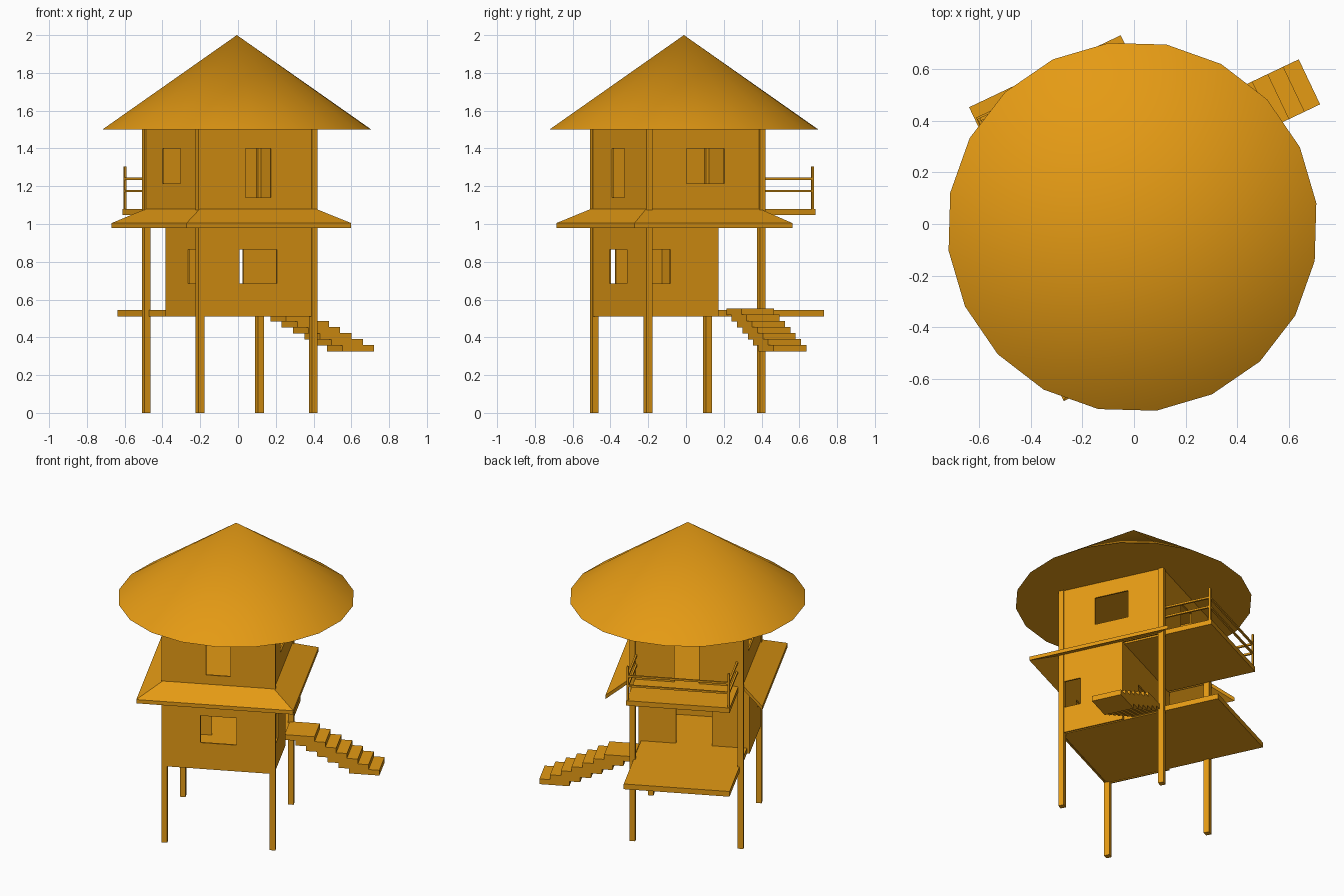
import bpy, bmesh, math

cube = bpy.data.objects.get("Cube")
if cube:
    bpy.data.objects.remove(cube, do_unlink=True)

TURN = math.radians(25.4)      # the whole hut is turned on its plot
CENTRE = (-0.0435, -0.0435, 0)
POST = 0.332                   # post distance from the centre
FLOOR, UPPER, EAVE = 0.545, 1.08, 1.5

wood = bpy.data.materials.new("golden_wood")
wood.use_nodes = True
colour = (0.78, 0.325, 0.007, 1)
wood.diffuse_color = colour
wood.node_tree.nodes["Principled BSDF"].inputs["Base Color"].default_value = colour


def finish(name, bm):
    bmesh.ops.recalc_face_normals(bm, faces=bm.faces)
    mesh = bpy.data.meshes.new(name)
    bm.to_mesh(mesh)
    bm.free()
    mesh.materials.append(wood)
    obj = bpy.data.objects.new(name, mesh)
    bpy.context.collection.objects.link(obj)
    obj.location = CENTRE
    obj.rotation_euler.z = TURN
    return obj


def add_box(bm, xs, ys, zs):
    verts = bmesh.ops.create_cube(bm, size=1)["verts"]
    for v in verts:
        for i, (lo, hi) in enumerate((xs, ys, zs)):
            v.co[i] = lo + (v.co[i] + 0.5) * (hi - lo)


def box(name, xs, ys, zs):
    bm = bmesh.new()
    add_box(bm, xs, ys, zs)
    return finish(name, bm)


def wall(name, axis, at, span, zs, hole, hole_z):
    """Thin wall across the given axis with one rectangular opening."""
    cols = (span[0], *hole, span[1])
    rows = (zs[0], *hole_z, zs[1])
    bm = bmesh.new()
    grid = [[bm.verts.new((at, c, r) if axis == "x" else (c, at, r)) for c in cols] for r in rows]
    for r in range(3):
        for c in range(3):
            if (r, c) != (1, 1):
                bm.faces.new((grid[r][c], grid[r][c + 1], grid[r + 1][c + 1], grid[r + 1][c]))
    obj = finish(name, bm)
    solid = obj.modifiers.new("thickness", "SOLIDIFY")
    solid.thickness, solid.offset = 0.01, 0


# Stilts running from the ground to the roof
for sx, side in ((-1, "right"), (1, "left")):
    for sy, end in ((-1, "front"), (1, "back")):
        x, y = sx * POST, sy * POST
        box(f"{end}_{side}_post", (x - 0.0175, x + 0.0175), (y - 0.0175, y + 0.0175), (0, EAVE))

# Floors that reach out as porch and balcony
box("lower_floor_and_porch", (-0.325, 0.325), (-0.335, 0.703), (0.51, FLOOR))
box("upper_floor_and_balcony", (-0.318, 0.318), (-0.335, 0.655), (1.047, UPPER))

# Walls of both storeys
low, high = (0.51, 1.06), (1.05, EAVE)
pane, narrow = (-0.11, 0.11), (-0.075, 0.075)
wall("lower_front_wall", "y", -0.344, (-0.345, 0.345), low, pane, (0.685, 0.865))
wall("lower_back_wall", "y", 0.07, (-0.337, 0.337), low, pane, (FLOOR, 0.87))
wall("upper_front_wall", "y", -0.344, (-0.345, 0.345), high, narrow, (1.14, 1.4))
wall("upper_back_wall", "y", 0.337, (-0.337, 0.337), high, narrow, (UPPER, 1.4))
for s, side in ((-1, "right"), (1, "left")):
    wall(f"lower_{side}_wall", "x", s * 0.337, (-0.34, 0.075), low, (-0.315, -0.205), (0.685, 0.865))
    wall(f"upper_{side}_wall", "x", s * 0.337, (-0.34, 0.337), high, pane, (1.215, 1.4))

# Sloped awning around the front and the two sides
bm = bmesh.new()
rings = []
for sx, sy in ((-1, 1), (-1, -1), (1, -1), (1, 1)):
    inner = (sx * 0.34, 0.32 if sy > 0 else -0.347)
    outer = (sx * 0.482, 0.442 if sy > 0 else -0.482)
    section = ((inner, UPPER), (outer, 1.005), (outer, 0.98), (inner, 1.055))
    rings.append([bm.verts.new((*p, z)) for p, z in section])
for a, b in zip(rings, rings[1:]):
    for i in range(4):
        j = (i + 1) % 4
        bm.faces.new((a[i], a[j], b[j], b[i]))
bm.faces.new(rings[0])
bm.faces.new(rings[-1])
finish("awning", bm)

# Balcony railing
bm = bmesh.new()
RX, RY, T = 0.31, 0.642, 0.006
for s in (-1, 1):
    add_box(bm, (s * RX - T, s * RX + T), (RY - T, RY + T), (UPPER, 1.305))
for z in (1.175, 1.24):
    zs = (z - T, z + T)
    add_box(bm, (-RX, RX), (RY - T, RY + T), zs)
    for s in (-1, 1):
        add_box(bm, (s * RX - T, s * RX + T), (POST, RY), zs)
finish("balcony_railing", bm)

# Overlapping stair treads leading off the porch
bm = bmesh.new()
for i in range(7):
    end, top = 0.51 + i * 0.0663, 0.552 - i * 0.0322
    add_box(bm, (end - 0.185, end), (0.13, 0.323), (top - 0.035, top))
finish("stairs", bm)

# Conical roof
bpy.ops.mesh.primitive_cone_add(vertices=20, radius1=0.718, radius2=0, depth=0.5,
                                location=(-0.006, -0.011, EAVE + 0.25), rotation=(0, 0, TURN))
roof = bpy.context.object
roof.name = "roof"
roof.data.materials.append(wood)
bpy.ops.object.shade_smooth_by_angle(angle=math.radians(30))
